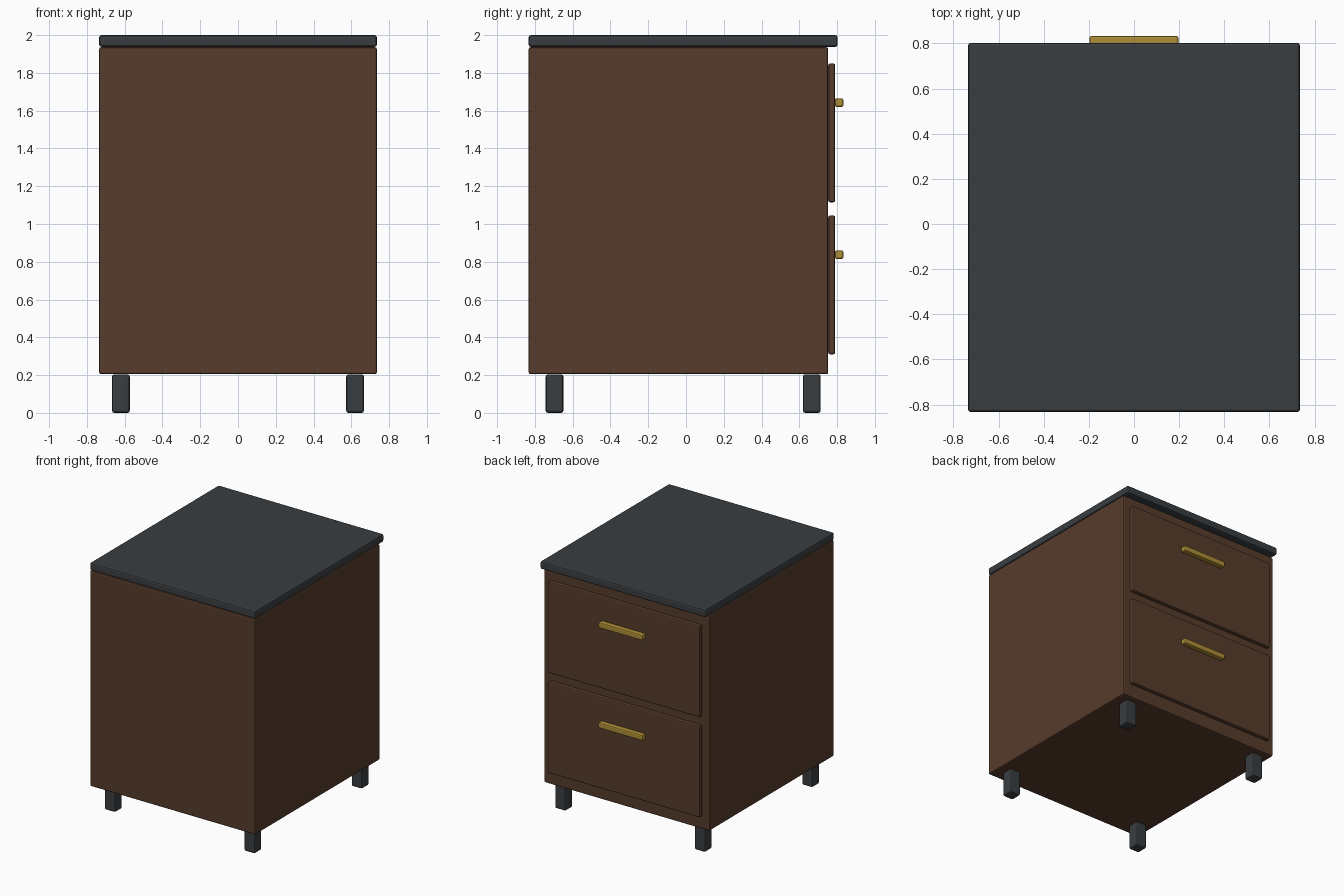
import bpy

if "Cube" in bpy.data.objects:
    bpy.data.objects.remove(bpy.data.objects["Cube"])

def material(name, color):
    m = bpy.data.materials.new(name)
    m.diffuse_color = (*color, 1)
    m.use_nodes = True
    m.node_tree.nodes["Principled BSDF"].inputs["Base Color"].default_value = m.diffuse_color
    return m

WOOD = material("walnut", (0.095, 0.045, 0.025))
DARK = material("charcoal", (0.042, 0.048, 0.053))
BRASS = material("brass", (0.42, 0.27, 0.035))

def box(name, x, y, z, mat, bevel=0.01):
    """Bevelled box from (min, max) ranges on each axis."""
    r = (x, y, z)
    bpy.ops.mesh.primitive_cube_add(size=1, location=[(a + b) / 2 for a, b in r])
    o = bpy.context.object
    o.name = name
    o.scale = [b - a for a, b in r]
    bpy.ops.object.transform_apply(location=False, rotation=False, scale=True)
    mod = o.modifiers.new("edge", 'BEVEL')
    mod.width = bevel
    mod.segments = 2
    o.data.materials.append(mat)
    return o

# Cabinet and overhanging top
box("cabinet_body", (-0.735, 0.735), (-0.833, 0.753), (0.205, 1.936), WOOD)
box("top_slab", (-0.735, 0.735), (-0.833, 0.803), (1.938, 2.0), DARK, 0.012)

# Drawer fronts with bar handles, on the +y side
for name, z0 in (("lower", 0.31), ("upper", 1.115)):
    box(name + "_drawer_front", (-0.675, 0.675), (0.753, 0.79), (z0, z0 + 0.735), WOOD)
    box(name + "_drawer_handle", (-0.197, 0.197), (0.788, 0.833),
        (z0 + 0.505, z0 + 0.55), BRASS, 0.009)

# Four square legs
for sx, side in ((-1, "left"), (1, "right")):
    for y, end in ((-0.696, "front"), (0.666, "back")):
        x = sx * 0.62
        box(f"{end}_{side}_leg", (x - 0.047, x + 0.047), (y - 0.047, y + 0.047),
            (0, 0.204), DARK, 0.012)
